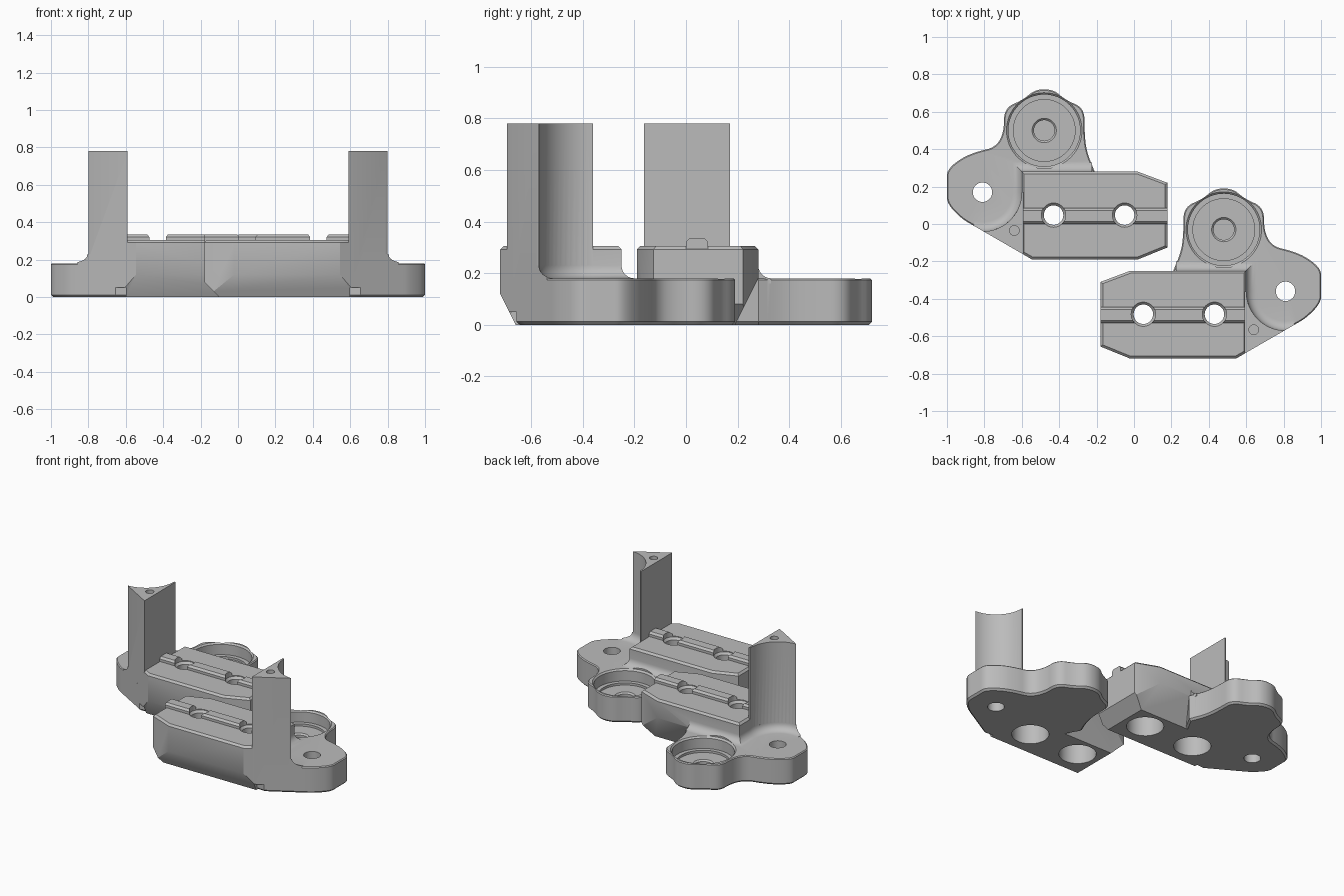
import bpy, bmesh, math
from mathutils import Vector

if "Cube" in bpy.data.objects:
    bpy.data.objects.remove(bpy.data.objects["Cube"])

SHIFT = 0.53                       # y distance between the two mirrored brackets
EAR = Vector((0.81, -0.36))        # screw ear centre
SEAT = Vector((0.48, -0.03))       # round seat centre
DIAG = (Vector((0.79, -0.578, 0)), Vector((0.5, -0.866, 0)))       # slanted outer wall
FRONT = (Vector((0, -0.66, 0)), Vector((0, -0.12, -0.06)))         # under-chamfers
BACK = (Vector((0, -0.34, 0)), Vector((0, 0.18, -0.09)))
END = (Vector((-0.10, 0, 0)), Vector((-0.08, 0, -0.08)))

grey = bpy.data.materials.new("grey_plastic")
grey.diffuse_color = (0.5, 0.5, 0.5, 1)
grey.use_nodes = True
grey.node_tree.nodes["Principled BSDF"].inputs["Base Color"].default_value = grey.diffuse_color


def inset(pts, d):
    """Move every side of a counter-clockwise outline inwards by d."""
    out = []
    for i, p in enumerate(pts):
        a, b = p - pts[i - 1], pts[(i + 1) % len(pts)] - p
        n1 = Vector((a.y, -a.x)).normalized()
        n2 = Vector((b.y, -b.x)).normalized()
        out.append(p - (n1 + n2) * (d / (1 + n1.dot(n2))))
    return out


def loft(name, rings, planes=()):
    """Skin closed rings of 3D points, cap the ends and trim by planes."""
    bm = bmesh.new()
    loops = [[bm.verts.new(p) for p in r] for r in rings]
    n = len(loops[0])
    for a, b in zip(loops, loops[1:]):
        for i in range(n):
            j = (i + 1) % n
            bm.faces.new((a[i], a[j], b[j], b[i]))
    bm.faces.new(loops[0][::-1])
    bm.faces.new(loops[-1])
    for co, no in planes:
        bmesh.ops.bisect_plane(bm, geom=bm.verts[:] + bm.edges[:] + bm.faces[:],
                               plane_co=co, plane_no=no.normalized(), clear_outer=True)
        bmesh.ops.holes_fill(bm, edges=[e for e in bm.edges if e.is_boundary], sides=0)
    bmesh.ops.recalc_face_normals(bm, faces=bm.faces[:])
    if bm.calc_volume(signed=True) < 0:
        bmesh.ops.reverse_faces(bm, faces=bm.faces[:])
    me = bpy.data.meshes.new(name)
    bm.to_mesh(me)
    bm.free()
    me.materials.append(grey)
    ob = bpy.data.objects.new(name, me)
    bpy.context.collection.objects.link(ob)
    return ob


def prism(name, pts, layers, planes=()):
    pts = [Vector(p) for p in pts]
    return loft(name, [[(p.x, p.y, z) for p in inset(pts, d)] for z, d in layers], planes)


def turned(name, c, profile, n=48):
    """Solid of revolution from (radius, z) pairs."""
    ang = [2 * math.pi * i / n for i in range(n)]
    return loft(name, [[(c[0] + r * math.cos(a), c[1] + r * math.sin(a), z) for a in ang]
                       for r, z in profile])


def combine(ob, tool, op):
    m = ob.modifiers.new(op, 'BOOLEAN')
    m.operation, m.object, m.solver = op, tool, 'EXACT'
    bpy.context.view_layer.objects.active = ob
    bpy.ops.object.modifier_apply(modifier=m.name)
    bpy.data.objects.remove(tool)


def rounded(pts, times=3):
    """Corner cutting that keeps the end points and drops crowded points."""
    pts = [Vector(p) for p in pts]
    for _ in range(times):
        new = [pts[0]]
        for a, b in zip(pts, pts[1:]):
            new += [a.lerp(b, 0.25), a.lerp(b, 0.75)]
        pts = new + [pts[-1]]
    out = [pts[0]]
    for p in pts[1:-1]:
        far = 0.03 if len(out) == 1 else 0.011
        if (p - out[-1]).length > far and (p - pts[-1]).length > 0.04:
            out.append(p)
    return out + [pts[-1]]


def ear_arc(r, a0, a1, n):
    return [EAR + r * Vector((math.cos(math.radians(a0 + (a1 - a0) * i / n)),
                              math.sin(math.radians(a0 + (a1 - a0) * i / n)))) for i in range(n + 1)]


# Base plate: lobed outline around the round seat and the screw ear
lobes = rounded([
    (0.21, -0.25), (0.255, -0.14), (0.265, -0.03), (0.265, 0.09), (0.37, 0.135), (0.43, 0.19),
    (0.53, 0.19), (0.59, 0.135), (0.695, 0.09), (0.695, -0.04), (0.74, -0.12), (0.83, -0.14),
    (0.92, -0.175), (1.0, -0.24), (1.0, -0.30), (1.0, -0.36), (1.0, -0.42), (0.925, -0.50),
    (0.85, -0.5434), (0.79, -0.578), (0.655, -0.656)])
outline = lobes + [Vector(p) for p in [(0.5, -0.64), (0.35, -0.5), (0.27, -0.36)]]
outline.reverse()
bracket = prism("bracket_right", outline, [(0, 0.012), (0.012, 0), (0.174, 0), (0.18, 0.006)])

# Raised block with chamfered end and undercut edges
block = prism("block", [(-0.18, -0.31), (-0.18, -0.655), (-0.02, -0.72), (0.545, -0.72),
                        (0.60, -0.688), (0.60, -0.25), (-0.02, -0.25)],
              [(0, 0), (0.292, 0), (0.305, 0.013)], (FRONT, BACK, END))
combine(bracket, block, 'UNION')

# Tall post with a concave inner face
post = prism("post", [(0.59, -0.6935), (0.79, -0.578)] + ear_arc(0.21, 267, 180, 14) + [(0.59, -0.36)],
             [(0.05, 0), (0.78, 0)], (FRONT,))
combine(bracket, post, 'UNION')

# Cove where the block and post meet the base
path = [(Vector((0.225, -0.25)), Vector((0, 1))), (Vector((0.60, -0.25)), Vector((1, 1)))]
path += [(p, (EAR - p).normalized()) for p in ear_arc(0.21, 180, 285, 16)]
R = 0.05
section = [(-0.02, 0.16), (R, 0.16)]
section += [(R - R * math.sin(t * math.pi / 12), 0.18 + R - R * math.cos(t * math.pi / 12)) for t in range(7)]
section += [(-0.02, 0.18 + R)]
cove = loft("cove", [[(p.x + n.x * d, p.y + n.y * d, z) for d, z in section] for p, n in path], (DIAG,))
combine(bracket, cove, 'UNION')

# Locating rail on top of the block
rail = loft("rail", [[(x, y, z) for y, z in [(-0.53, 0.28), (-0.445, 0.28), (-0.445, 0.322),
                                             (-0.458, 0.335), (-0.517, 0.335), (-0.53, 0.322)]]
                     for x in (-0.179, 0.595)])
combine(bracket, rail, 'UNION')

# Through holes with a countersink above and a counterbore below
for x in (0.05, 0.43):
    combine(bracket, turned("bolt_hole", (x, -0.4825),
                            [(0.115, -0.05), (0.115, 0.17), (0.052, 0.17), (0.052, 0.285),
                             (0.065, 0.30), (0.065, 0.4)]), 'DIFFERENCE')
# Stepped round seat with blind centre hole
combine(bracket, turned("seat_cut", SEAT,
                        [(0.055, 0.03), (0.055, 0.075), (0.065, 0.085), (0.165, 0.085), (0.165, 0.10),
                         (0.192, 0.10), (0.192, 0.17), (0.203, 0.181), (0.203, 0.25)], 64), 'DIFFERENCE')
# Screw hole in the ear and small pilot hole in the post
combine(bracket, turned("ear_hole", EAR, [(0.052, -0.05), (0.052, 0.25)], 32), 'DIFFERENCE')
combine(bracket, turned("pilot_hole", (0.64, -0.565), [(0.026, 0.6), (0.026, 0.9)], 24), 'DIFFERENCE')

# Mirrored twin
twin = bracket.copy()
twin.data = bracket.data.copy()
twin.name = "bracket_left"
bpy.context.collection.objects.link(twin)
for v in twin.data.vertices:
    v.co = (-v.co.x, v.co.y + SHIFT, v.co.z)
twin.data.flip_normals()

for ob in (bracket, twin):
    bpy.ops.object.select_all(action='DESELECT')
    ob.select_set(True)
    bpy.context.view_layer.objects.active = ob
    bpy.ops.object.shade_smooth_by_angle(angle=math.radians(30))
